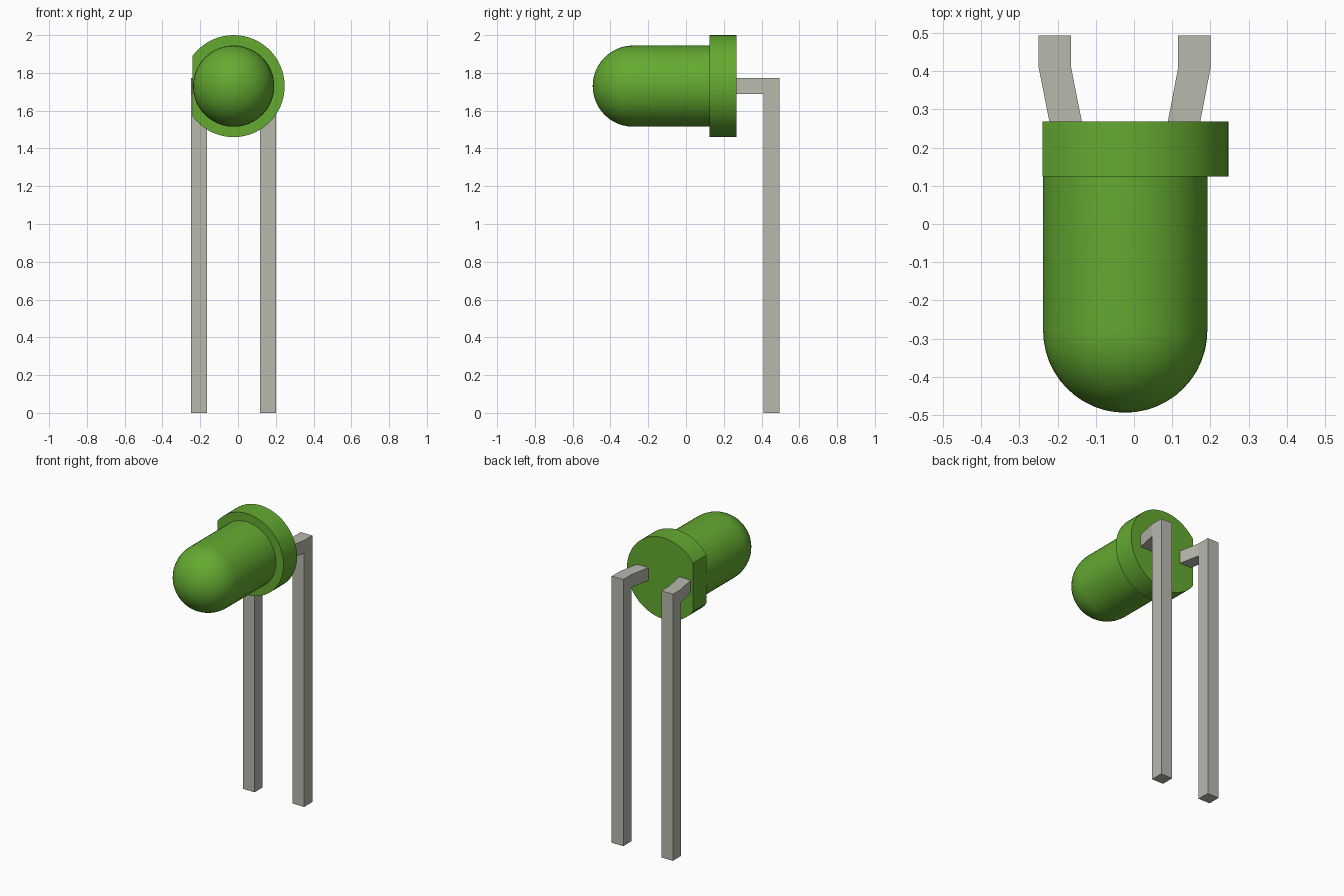
import bpy
import bmesh
from math import acos, cos, sin, pi, radians
from mathutils import Matrix, Vector

cube = bpy.data.objects.get("Cube")
if cube:
    bpy.data.objects.remove(cube, do_unlink=True)

AXIS_X, AXIS_Z = -0.023, 1.73       # axis of the lens, running along y
LENS_R, RIM_R = 0.215, 0.27
TIP_Y, RIM_FRONT, RIM_BACK = -0.494, 0.125, 0.268
FLAT_X = -0.24                      # flat side of the rim
WIRE = 0.085


def make_material(name, color):
    mat = bpy.data.materials.new(name)
    mat.use_nodes = True
    mat.diffuse_color = color
    mat.node_tree.nodes["Principled BSDF"].inputs["Base Color"].default_value = color
    return mat


def finish(name, bm, mat, smooth=False):
    bmesh.ops.remove_doubles(bm, verts=bm.verts, dist=1e-5)
    bmesh.ops.recalc_face_normals(bm, faces=bm.faces)
    mesh = bpy.data.meshes.new(name)
    bm.to_mesh(mesh)
    bm.free()
    mesh.materials.append(mat)
    obj = bpy.data.objects.new(name, mesh)
    bpy.context.collection.objects.link(obj)
    if smooth:
        mesh.polygons.foreach_set("use_smooth", [True] * len(mesh.polygons))
        mesh.set_sharp_from_angle(angle=radians(30))
    return obj


green = make_material("green plastic", (0.127, 0.402, 0.03, 1))
metal = make_material("grey metal", (0.485, 0.479, 0.423, 1))

# Lens: rounded tip and straight barrel, turned around the axis
bm = bmesh.new()
steps = 12
profile = [(LENS_R * sin(i / steps * pi / 2),
            TIP_Y + LENS_R * (1 - cos(i / steps * pi / 2))) for i in range(steps + 1)]
profile.append((LENS_R, RIM_FRONT + 0.01))
verts = [bm.verts.new((AXIS_X + r, y, AXIS_Z)) for r, y in profile]
edges = [bm.edges.new(pair) for pair in zip(verts, verts[1:])]
bmesh.ops.spin(bm, geom=verts + edges, cent=(AXIS_X, 0, AXIS_Z), axis=(0, 1, 0),
               angle=2 * pi, steps=48)
finish("lens", bm, green, smooth=True)

# Rim: disc with one side cut flat
bm = bmesh.new()
limit = acos((FLAT_X - AXIS_X) / RIM_R)
count = 48
outline = [bm.verts.new((AXIS_X + RIM_R * cos(a), RIM_FRONT, AXIS_Z + RIM_R * sin(a)))
           for a in (-limit + 2 * limit * i / count for i in range(count + 1))]
face = bm.faces.new(outline)
new = bmesh.ops.extrude_face_region(bm, geom=[face], use_keep_orig=True)["geom"]
bmesh.ops.translate(bm, vec=(0, RIM_BACK - RIM_FRONT, 0),
                    verts=[v for v in new if isinstance(v, bmesh.types.BMVert)])
finish("rim", bm, green, smooth=True)


# Leads: square wire that splays outward, then bends down
def make_lead(name, start_x, end_x):
    top, back = AXIS_Z + WIRE / 2, 0.494
    low, bend = top - WIRE, back - WIRE
    # centre x, outer (y, z), inner (y, z)
    stations = [(start_x, (RIM_BACK, top), (RIM_BACK, low)),
                (end_x, (bend, top), (bend, low)),
                (end_x, (back, top), (bend, low)),
                (end_x, (back, 0), (bend, 0))]
    bm = bmesh.new()
    rings = []
    for x, outer, inner in stations:
        h = WIRE / 2
        rings.append([bm.verts.new((x + dx, *p)) for dx, p in
                      ((-h, outer), (h, outer), (h, inner), (-h, inner))])
    for a, b in zip(rings, rings[1:]):
        for i in range(4):
            j = (i + 1) % 4
            bm.faces.new((a[i], a[j], b[j], b[i]))
    bm.faces.new(rings[0])
    bm.faces.new(rings[-1])
    finish(name, bm, metal)


make_lead("right_lead", -0.179, -0.207)
make_lead("left_lead", 0.131, 0.158)
